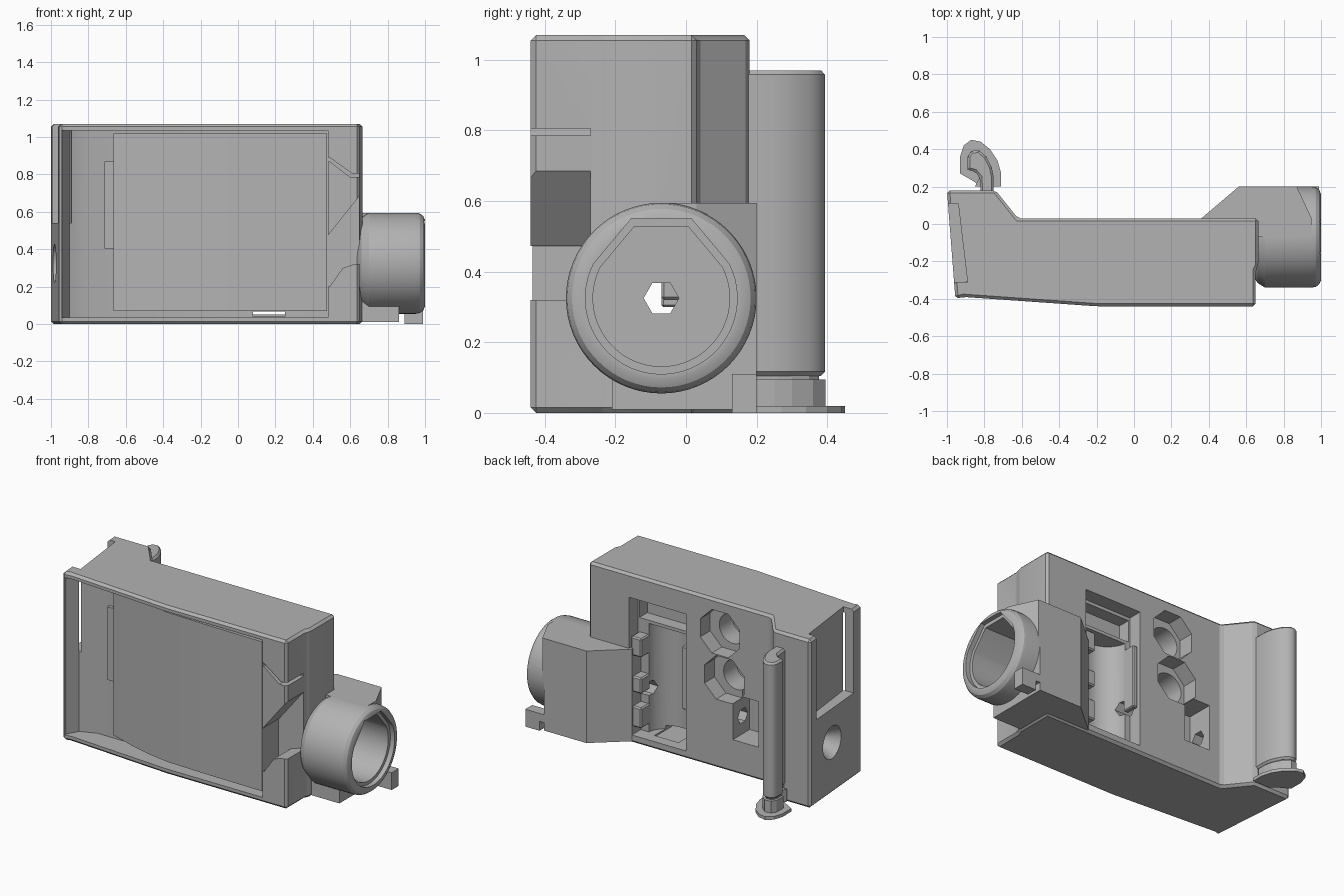
import bpy, bmesh, math
from mathutils import Matrix

old = bpy.data.objects.get("Cube")
if old:
    bpy.data.objects.remove(old, do_unlink=True)

grey = bpy.data.materials.new("plain grey")
grey.use_nodes = True
color = (0.45, 0.45, 0.45, 1)
grey.diffuse_color = color
grey.node_tree.nodes["Principled BSDF"].inputs["Base Color"].default_value = color


def finish(name, bm):
    bmesh.ops.recalc_face_normals(bm, faces=bm.faces[:])
    mesh = bpy.data.meshes.new(name)
    bm.to_mesh(mesh)
    bm.free()
    mesh.materials.append(grey)
    obj = bpy.data.objects.new(name, mesh)
    bpy.context.collection.objects.link(obj)
    return obj


def prism(name, pts, axis, a, b, bevel=0):
    """Extrude an outline along an axis from a to b."""
    place = {"x": lambda p, d: (d, p[0], p[1]),
             "y": lambda p, d: (p[0], d, p[1]),
             "z": lambda p, d: (p[0], p[1], d)}[axis]
    bm = bmesh.new()
    low = [bm.verts.new(place(p, a)) for p in pts]
    high = [bm.verts.new(place(p, b)) for p in pts]
    bm.faces.new(low)
    bm.faces.new(high)
    for i in range(len(pts)):
        j = (i + 1) % len(pts)
        bm.faces.new((low[i], low[j], high[j], high[i]))
    bmesh.ops.recalc_face_normals(bm, faces=bm.faces[:])
    if bevel:
        bmesh.ops.bevel(bm, geom=bm.edges[:], offset=bevel, segments=1,
                        affect="EDGES", clamp_overlap=True)
    return finish(name, bm)


def box(name, x, y, z, bevel=0):
    return prism(name, [(x[0], y[0]), (x[1], y[0]), (x[1], y[1]), (x[0], y[1])],
                 "z", z[0], z[1], bevel)


def ring(cx, cy, r, n, start=0.0):
    return [(cx + r * math.cos(start + math.tau * i / n),
             cy + r * math.sin(start + math.tau * i / n)) for i in range(n)]


def lathe(name, profile, cy, cz, n=64):
    """Spin (x, radius) points about a line parallel to x."""
    bm = bmesh.new()
    verts = [bm.verts.new((x, 0, r)) for x, r in profile]
    edges = [bm.edges.new(pair) for pair in zip(verts, verts[1:])]
    bmesh.ops.spin(bm, geom=verts + edges, cent=(0, 0, 0), axis=(1, 0, 0),
                   angle=math.tau, steps=n)
    bmesh.ops.remove_doubles(bm, verts=bm.verts[:], dist=1e-4)
    bmesh.ops.transform(bm, matrix=Matrix.Translation((0, cy, cz)), verts=bm.verts[:])
    return finish(name, bm)


def cut(targets, cutter):
    for obj in targets:
        mod = obj.modifiers.new("cut", "BOOLEAN")
        mod.operation = "DIFFERENCE"
        mod.solver = "EXACT"
        mod.object = cutter
        bpy.context.view_layer.objects.active = obj
        bpy.ops.object.modifier_apply(modifier=mod.name)
    bpy.data.objects.remove(cutter, do_unlink=True)


TY, TZ = -0.07, 0.325  # tube axis

# Main body
body = prism("body", [(-1, .18), (-.74, .18), (-.62, .03), (.665, .03), (.665, -.22),
                      (.65, -.25), (.65, -.44), (-.2, -.44), (-.91, -.39), (-.955, -.4)],
             "z", 0, 1.07, .015)

# Front recess with a sloping left wall
cut([body], prism("recess", [(-.94, -.6), (-.94, -.38), (-.9, -.31), (-.8, -.27),
                             (.48, -.27), (.48, -.6)], "z", .035, 1.035))
# Front right corner: open bay, diagonal wedge and thin slot
cut([body], prism("bay", [(.46, .2), (.49, .2), (.56, .3), (.62, .32), (.8, .32), (.8, .685),
                          (.65, .685), (.47, .46), (.46, .46)], "y", -.6, -.27))
cut([body], prism("slot", [(.46, .87), (.49, .87), (.6, .785), (.8, .785), (.8, .805),
                           (.61, .805), (.49, .89), (.46, .89)], "y", -.6, -.27))

# Left side pocket, open at the top, and a conical hole below it
cut([body], prism("pocket", [(-1.2, .11), (-.94, .11), (-.89, -.31), (-1.2, -.31)],
                  "z", .54, 1.2))
cut([body], lathe("cone", [(-1.1, 0), (-1.1, .17), (-.87, .04), (-.87, 0)], TY, TZ, 32))

# Back window with a rounded well, and a see-through slit under the panel
cut([body], box("window", (-.02, .38), (-.06, .3), (.05, .92)))
cut([body], prism("well", ring(.16, -.04, .145, 40), "z", .05, .74))
cut([body], prism("top_catch", [(-.01, .76), (.37, .76), (.37, .9), (-.01, .9)],
                  "y", -.14, 0))
cut([body], box("slit", (.08, .25), (-.5, -.04), (.04, .068)))

# Pair of octagonal holes with round sockets
for x, z in ((-.26, .86), (-.29, .575)):
    cut([body], prism("octagon", ring(x, z, .15, 8, math.pi / 8), "y", -.07, .3))
    cut([body], prism("socket", ring(x - .02, z, .095, 32), "y", -.2, 0))
# Small lower window
cut([body], box("small_window", (-.53, -.35), (-.14, .3), (.21, .5)))

# Ribs inside the back window
ribs = [box("window_rib", (.3, .375), (-.07, .02), (z, z + h), .008)
        for z, h in ((.1, .13), (.32, .1), (.55, .12))]
ribs.append(box("window_rib", (-.015, .02), (-.07, .015), (.3, .7), .006))

# Front panel, bent back toward the left, with a side tab
panel = prism("front_panel", [(-.665, -.25), (-.665, -.3), (-.5, -.355), (-.35, -.395),
                              (-.2, -.42), (.1, -.43), (.475, -.435), (.475, -.25)],
              "z", .07, 1.02)
box("panel_tab", (-.715, -.66), (-.29, -.26), (.405, .87))

# Tube on the left end, housing behind it
tube = lathe("tube", [(.62, 0), (.62, .15), (.635, .2), (.66, .245), (.7, .27), (.95, .27),
                      (.972, .266), (.99, .253), (1, .23), (1, 0)], TY, TZ)
upper = prism("housing_upper", [(.36, -.06), (.36, .03), (.56, .2), (.87, .2), (.95, .03),
                                (.95, -.07), (.6, -.07)], "z", .32, .595)
lower = prism("housing_lower", [(.36, -.06), (.36, .03), (.56, .2), (.86, .2), (.86, -.21),
                                (.6, -.21)], "z", .01, .325)
box("foot", (.89, .99), (.13, .2), (0, .11))
box("foot_bridge", (.84, .9), (.13, .2), (.06, .11))


def bore(scale):
    """Round outline with a flat top and sloped shoulders."""
    arc = [math.radians(27 - 234 * i / 40) for i in range(41)]
    pts = [(.215 * math.cos(t), .215 * math.sin(t)) for t in arc]
    pts += [(-.085, .225), (.085, .225)]
    return [(TY + y * scale, TZ + z * scale) for y, z in pts]


tube_parts = [tube, upper, lower]
cut(tube_parts, prism("bore_mouth", bore(1), "x", .97, 1.1))
cut(tube_parts, prism("bore", bore(.9), "x", .68, 1.05))
cut(tube_parts + [body], prism("hex_hole", ring(TY, TZ, .05, 6), "x", -1.1, .8))

# Hooked clip on the back with its collar and flange
hook = [(-.82, .16), (-.825, .25), (-.85, .28), (-.89, .29), (-.89, .36), (-.87, .39),
        (-.83, .395), (-.79, .36), (-.76, .3), (-.75, .25), (-.75, .16)]
arm = prism("clip_arm", hook, "z", .105, .97, .012)
prism("clip_core", [(x * .8 - .165, y * .8 + .06) for x, y in hook], "z", .01, .2)
prism("clip_collar", [(-.85, .2)] + [(x, max(y, .2)) for x, y in hook[1:]], "z", .015, .095)
prism("clip_flange", [(-.82, .2), (-.86, .23), (-.93, .27), (-.93, .36), (-.91, .42),
                      (-.87, .45), (-.82, .44), (-.77, .4), (-.73, .34), (-.71, .27),
                      (-.71, .2)], "z", 0, .02)

# Smooth curved parts, keeping edges sharp
for obj in (body, panel, tube, arm):
    bpy.ops.object.select_all(action="DESELECT")
    obj.select_set(True)
    bpy.context.view_layer.objects.active = obj
    bpy.ops.object.shade_smooth_by_angle(angle=math.radians(25))
